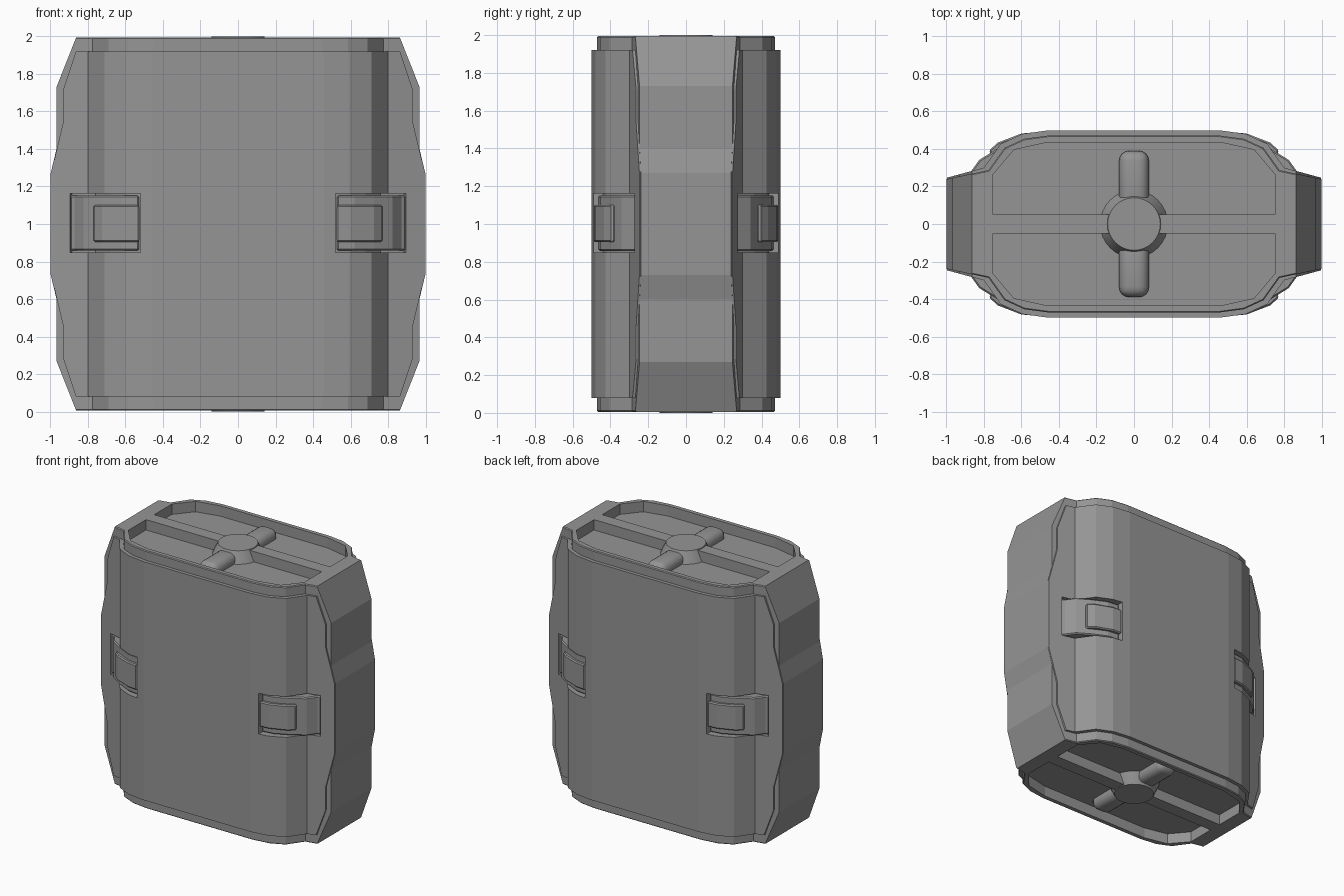
import bpy, bmesh
from math import radians

if "Cube" in bpy.data.objects:
    bpy.data.objects.remove(bpy.data.objects["Cube"])

# Dark grey for every part
grey = bpy.data.materials.new("dark_grey")
grey.diffuse_color = (.30, .30, .30, 1)
grey.use_nodes = True
grey.node_tree.nodes["Principled BSDF"].inputs["Base Color"].default_value = grey.diffuse_color


def prism(name, pts, axis, lo, hi):
    """Extrude a 2D outline: axis 'z' takes (x, y), axis 'y' takes (x, z)."""
    bm = bmesh.new()
    put = (lambda p, h: (p[0], p[1], h)) if axis == 'z' else (lambda p, h: (p[0], h, p[1]))
    a = [bm.verts.new(put(p, lo)) for p in pts]
    b = [bm.verts.new(put(p, hi)) for p in pts]
    bm.faces.new(a)
    bm.faces.new(b)
    n = len(pts)
    for i in range(n):
        j = (i + 1) % n
        bm.faces.new((a[i], a[j], b[j], b[i]))
    bmesh.ops.recalc_face_normals(bm, faces=bm.faces)
    me = bpy.data.meshes.new(name)
    bm.to_mesh(me)
    bm.free()
    me.materials.append(grey)
    ob = bpy.data.objects.new(name, me)
    bpy.context.collection.objects.link(ob)
    return ob


def apply_mod(ob, mod):
    bpy.context.view_layer.objects.active = ob
    bpy.ops.object.modifier_apply(modifier=mod.name)


def boolean(ob, other, op):
    m = ob.modifiers.new("bool", 'BOOLEAN')
    m.operation, m.object, m.solver = op, other, 'EXACT'
    apply_mod(ob, m)
    bpy.data.objects.remove(other)


def bevel(ob, width, segs=1, angle=60):
    m = ob.modifiers.new("bevel", 'BEVEL')
    m.width, m.segments = width, segs
    m.limit_method, m.angle_limit = 'ANGLE', radians(angle)
    apply_mod(ob, m)


def four_way(q):
    """Mirror a quarter outline (first quadrant) into a closed loop."""
    h = q + [(x, -y) for x, y in reversed(q)]
    return h + [(-x, y) for x, y in reversed(h)]


def side_outline(q, mid=1.0):
    """Mirror (x, height above middle) quarter profile around the middle height."""
    return [(x, z + mid) for x, z in four_way(q)]


# Inner case with the stepped side bands
LOW, HIGH = .006, 1.994
case = prism("case_body", four_way([(.45, .472), (.585, .454), (.69, .406),
                                    (.775, .287), (1.05, .228)]), 'z', LOW, HIGH)
boolean(case, prism("profile", side_outline([(.86, 1.0), (.967, .73), (.967, .40), (.998, .27)]),
                    'y', -.7, .7), 'INTERSECT')
bevel(case, .006, 1, 80)

# Outer front and back panels, slightly proud of the case
shell = prism("shell", four_way([(.457, .499), (.595, .480), (.71, .427),
                                 (.80, .30), (1.05, .232)]), 'z', .08, 1.92)
boolean(shell, prism("profile", side_outline([(.86, .93), (.932, .715), (.932, .54),
                                              (.965, .40), (.996, .27)]), 'y', -.7, .7), 'INTERSECT')
boolean(case, shell, 'UNION')

# Recessed trays in the top and bottom, leaving a cross bar
DEPTH = .08
tray = [(.75, .05), (.75, .265), (.64, .395), (.46, .435)]
tray += [(-x, y) for x, y in reversed(tray)]
for lo, hi in ((HIGH - DEPTH, 2.2), (-.2, LOW + DEPTH)):
    for s in (1, -1):
        boolean(case, prism("tray_cut", [(x, s * y) for x, y in tray], 'z', lo, hi), 'DIFFERENCE')

# Latch pockets and latches at the four corners
pocket = [(.52, .6), (.52, .44), (.60, .42), (.68, .36), (.76, .27), (.885, .25), (.93, .35)]
plate = [(.528, .42), (.528, .464), (.62, .452), (.725, .402), (.762, .380),
         (.824, .342), (.872, .275), (.895, .262), (.88, .22), (.74, .24), (.66, .36)]
pad = [(.524, .42), (.524, .489), (.60, .482), (.725, .434), (.772, .392), (.74, .32), (.64, .40)]
for sx in (1, -1):
    for sy in (1, -1):
        flip = lambda pts: [(sx * x, sy * y) for x, y in pts]
        boolean(case, prism("pocket_cut", flip(pocket), 'z', .848, 1.162), 'DIFFERENCE')
        tag = ("right" if sx > 0 else "left") + ("_back" if sy > 0 else "_front")
        bevel(prism("latch_plate_" + tag, flip(plate), 'z', .858, 1.152), .008)
        bevel(prism("latch_pad_" + tag, flip(pad), 'z', .905, 1.10), .008)

# Round hub and two rounded ridges on each end
for end, s in (("top", 1), ("bottom", -1)):
    top, floor = 1 + s, 1 + s * (HIGH - 1 - DEPTH)
    r_low, r_high = (.18, .14) if s > 0 else (.14, .18)
    bpy.ops.mesh.primitive_cone_add(vertices=32, radius1=r_low, radius2=r_high,
                                    depth=abs(top - floor), location=(0, 0, (top + floor) / 2))
    hub = bpy.context.object
    hub.name = end + "_hub"
    hub.data.materials.append(grey)
    bpy.ops.object.shade_smooth_by_angle(angle=radians(30))
    for sy in (1, -1):
        outline = [(-.08, sy * .08), (.08, sy * .08), (.08, sy * .39), (-.08, sy * .39)]
        z0, z1 = sorted((1 + s * .85, 1 + s * .985))
        ridge = prism(end + "_ridge_" + ("back" if sy > 0 else "front"), outline, 'z', z0, z1)
        bevel(ridge, .055, 4)
        bpy.ops.object.select_all(action='DESELECT')
        ridge.select_set(True)
        bpy.context.view_layer.objects.active = ridge
        bpy.ops.object.shade_smooth_by_angle(angle=radians(35))
